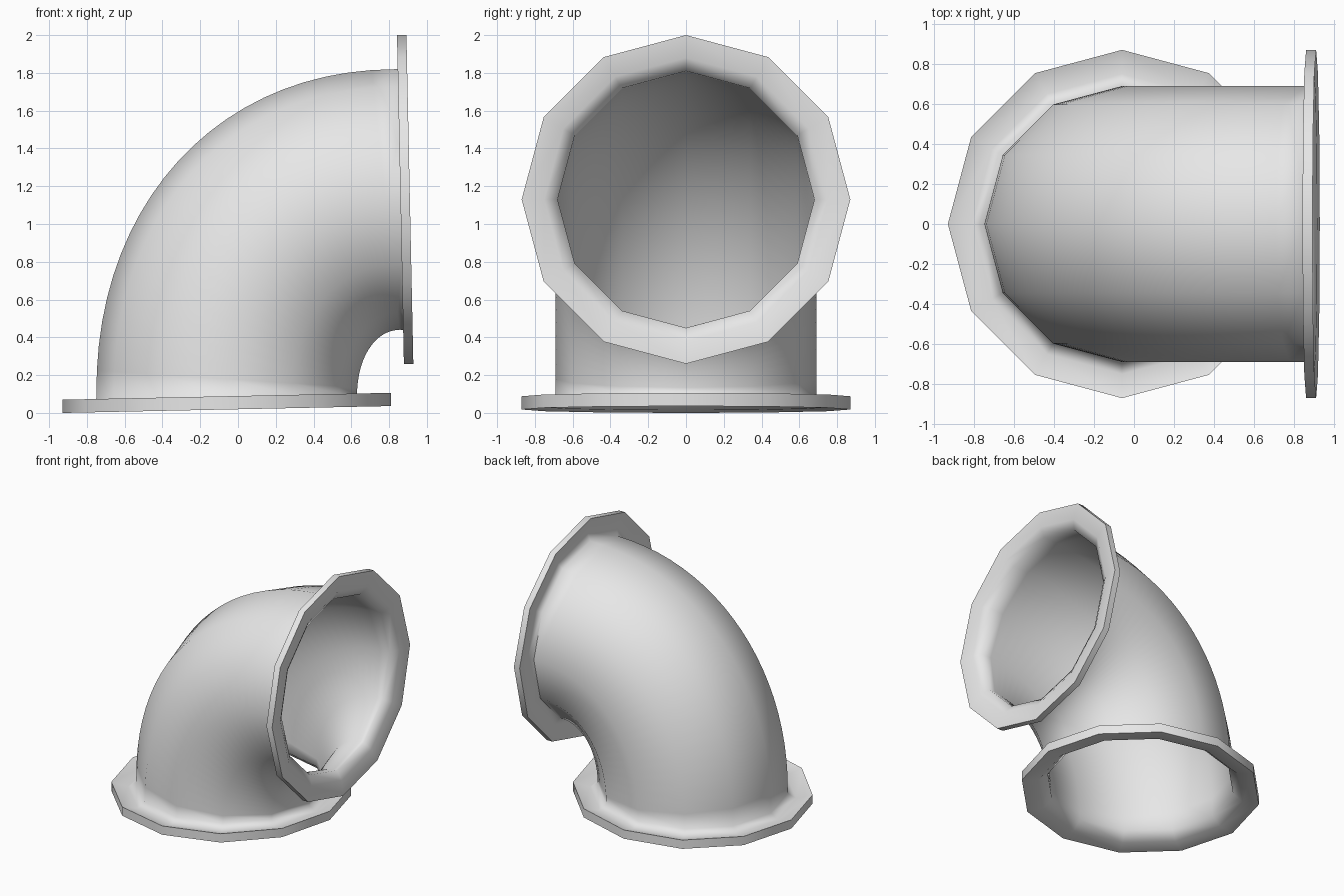
import bpy, bmesh, math

cube = bpy.data.objects.get("Cube")
if cube:
    bpy.data.objects.remove(cube, do_unlink=True)

SIDES = 12
STEPS = 22
OUTER, INNER = 0.69, 0.68      # pipe wall radii
GROOVE, RIM = 0.75, 0.87       # flange radii
POWER = 0.93                   # slightly squared bend
TILT = 0.021                   # flanges lean a little


def section(radius):
    """Offset away from the bend centre, and y, for each corner."""
    for i in range(SIDES):
        a = math.tau * i / SIDES
        yield radius * math.cos(a), radius * math.sin(a)


def bend_ring(t, radius):
    c, s = max(math.cos(t), 0), max(math.sin(t), 0)
    return [(0.86 - (0.92 + u) * c ** POWER - TILT * u * s, y,
             0.09 + (1.04 + u) * s ** POWER - TILT * u * c)
            for u, y in section(radius)]


def base_ring(radius, z):
    return [(-0.06 - u, y, z - TILT * u) for u, y in section(radius)]


def side_ring(radius, x):
    return [(x - TILT * u, y, 1.13 + u) for u, y in section(radius)]


# Rings run along the outer wall, round one flange, back inside, round the other
angles = [math.pi / 2 * i / STEPS for i in range(STEPS + 1)]
rings = [bend_ring(t, OUTER) for t in angles]
rings += [side_ring(GROOVE, 0.885), side_ring(RIM, 0.86),
          side_ring(RIM, 0.91), side_ring(GROOVE, 0.90)]
rings += [bend_ring(t, INNER) for t in reversed(angles)]
rings += [base_ring(GROOVE, 0.03), base_ring(RIM, 0.018),
          base_ring(RIM, 0.088), base_ring(GROOVE, 0.052)]

bm = bmesh.new()
loops = [[bm.verts.new(p) for p in ring] for ring in rings]
for k, a in enumerate(loops):
    b = loops[(k + 1) % len(loops)]
    for i in range(SIDES):
        j = (i + 1) % SIDES
        bm.faces.new((a[i], a[j], b[j], b[i]))
bmesh.ops.recalc_face_normals(bm, faces=bm.faces)
mesh = bpy.data.meshes.new("flanged_pipe_elbow")
bm.to_mesh(mesh)
bm.free()

# Plain grey finish
grey = bpy.data.materials.new("light_grey")
grey.use_nodes = True
colour = (0.8, 0.8, 0.8, 1)
grey.diffuse_color = colour
for node in grey.node_tree.nodes:
    if node.type == 'BSDF_PRINCIPLED':
        node.inputs["Base Color"].default_value = colour
mesh.materials.append(grey)

elbow = bpy.data.objects.new("flanged_pipe_elbow", mesh)
bpy.context.collection.objects.link(elbow)
bpy.ops.object.select_all(action='DESELECT')
elbow.select_set(True)
bpy.context.view_layer.objects.active = elbow
bpy.ops.object.shade_smooth_by_angle(angle=math.radians(66))
